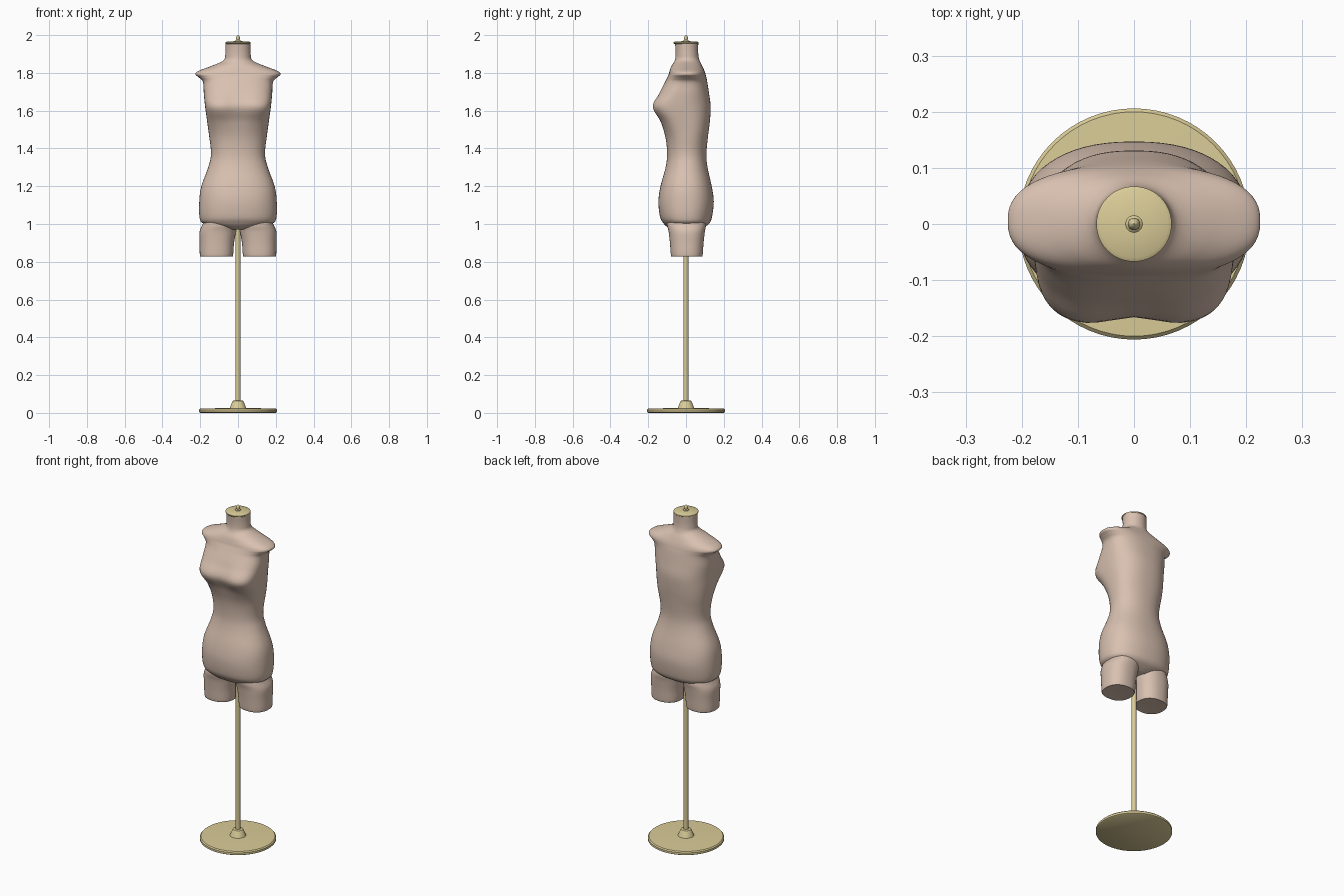
import bpy, bmesh, math

cube = bpy.data.objects.get("Cube")
if cube:
    bpy.data.objects.remove(cube, do_unlink=True)


def material(name, colour):
    mat = bpy.data.materials.new(name)
    mat.use_nodes = True
    mat.diffuse_color = colour
    mat.node_tree.nodes["Principled BSDF"].inputs["Base Color"].default_value = colour
    return mat


fabric = material("warm beige fabric", (0.69, 0.53, 0.435, 1))
brass = material("pale brass", (0.70, 0.60, 0.31, 1))


def finish(bm, name, mat, angle):
    bmesh.ops.recalc_face_normals(bm, faces=bm.faces)
    mesh = bpy.data.meshes.new(name)
    bm.to_mesh(mesh)
    bm.free()
    mesh.materials.append(mat)
    obj = bpy.data.objects.new(name, mesh)
    bpy.context.collection.objects.link(obj)
    bpy.ops.object.select_all(action="DESELECT")
    obj.select_set(True)
    bpy.context.view_layer.objects.active = obj
    bpy.ops.object.shade_smooth_by_angle(angle=math.radians(angle))
    return obj


def skin(name, rings, mat, angle):
    """Bridge equal-sized rings of points and cap both ends."""
    bm = bmesh.new()
    loops = [[bm.verts.new(p) for p in ring] for ring in rings]
    count = len(loops[0])
    for low, high in zip(loops, loops[1:]):
        for i in range(count):
            j = (i + 1) % count
            bm.faces.new((low[i], low[j], high[j], high[i]))
    bm.faces.new(loops[0])
    bm.faces.new(loops[-1])
    return finish(bm, name, mat, angle)


def smooth_rows(rows, steps):
    """Run a Catmull-Rom spline through the section rows."""
    out = []
    for i in range(len(rows) - 1):
        a, b, c, d = (rows[min(max(i + k, 0), len(rows) - 1)] for k in (-1, 0, 1, 2))
        for s in range(steps):
            t = s / steps
            out.append([q + t / 2 * (r - p + t * (2 * p - 5 * q + 4 * r - u + t * (3 * (q - r) + u - p)))
                        for p, q, r, u in zip(a, b, c, d)])
    return out + [rows[-1]]


def section(z, width, front, back, power, cx=0, count=64):
    """Rounded cross-section; the chest gets a shallow cleft at the centre."""
    mid = (back - front) / 2 - back
    mid = -mid
    ring = []
    for i in range(count):
        a = 2 * math.pi * i / count
        c, s = math.cos(a), math.sin(a)
        n = power if s < 0 else min(power, 2.4)
        x = width * math.copysign(abs(c) ** (2 / n), c)
        centre = (front + back) / 2
        y = centre + (back - front) / 2 * math.copysign(abs(s) ** (2 / n), s)
        if s < 0:
            chest = math.exp(-((z - 1.62) / 0.07) ** 2)
            y += 0.016 * chest * math.exp(-(x / 0.06) ** 2)
        ring.append((cx + x, y, z))
    return ring


def lathe(name, profile, mat, count=48, angle=35):
    rings = [[(r * math.cos(2 * math.pi * i / count), r * math.sin(2 * math.pi * i / count), z)
              for i in range(count)] for r, z in profile]
    return skin(name, rings, mat, angle)


# Torso: height, half width, front, back, squareness
torso = [
    (0.97, 0.06, -0.07, 0.07, 2),
    (0.985, 0.13, -0.1, 0.1, 2.2),
    (1.005, 0.188, -0.12, 0.125, 2.3),
    (1.04, 0.204, -0.138, 0.138, 2.3),
    (1.12, 0.205, -0.146, 0.147, 2.3),
    (1.2, 0.194, -0.135, 0.136, 2.3),
    (1.3, 0.158, -0.108, 0.114, 2.2),
    (1.37, 0.143, -0.1, 0.108, 2.2),
    (1.46, 0.152, -0.109, 0.116, 2.3),
    (1.54, 0.163, -0.137, 0.126, 2.8),
    (1.62, 0.174, -0.182, 0.131, 3.5),
    (1.69, 0.181, -0.146, 0.122, 3),
    (1.75, 0.185, -0.113, 0.113, 2.6),
    (1.775, 0.206, -0.1, 0.108, 2.5),
    (1.792, 0.225, -0.092, 0.104, 2.5),
    (1.81, 0.21, -0.087, 0.098, 2.4),
    (1.835, 0.145, -0.078, 0.087, 2.2),
    (1.865, 0.078, -0.06, 0.072, 2),
    (1.9, 0.067, -0.055, 0.065, 2),
    (1.957, 0.066, -0.058, 0.065, 2),
]
skin("torso", [section(*row) for row in smooth_rows(torso, 5)], fabric, 50)

# Thigh stumps: height, half width, front, back, squareness, centre
thigh = [
    (0.828, 0.082, -0.075, 0.083, 2.3, 0.114),
    (0.835, 0.088, -0.08, 0.088, 2.3, 0.114),
    (0.9, 0.091, -0.085, 0.093, 2.3, 0.112),
    (0.96, 0.096, -0.092, 0.1, 2.3, 0.107),
    (1.0, 0.09, -0.1, 0.105, 2.3, 0.097),
    (1.05, 0.08, -0.09, 0.09, 2.3, 0.09),
]
for side, name in ((1, "left_thigh"), (-1, "right_thigh")):
    skin(name, [section(*row[:5], cx=side * row[5]) for row in smooth_rows(thigh, 4)], fabric, 40)

# Stand and neck fittings
lathe("base_plate", [(0.2, 0), (0.206, 0.004), (0.206, 0.016), (0.2, 0.022), (0.045, 0.027)], brass, 64)
lathe("pole_socket", [(0.045, 0.024), (0.04, 0.034), (0.031, 0.058), (0.027, 0.064), (0.014, 0.066)], brass)
lathe("pole", [(0.0135, 0.02), (0.0135, 1.0)], brass, 24)
lathe("neck_cap", [(0.064, 1.954), (0.067, 1.957), (0.067, 1.962), (0.06, 1.966), (0.012, 1.968)], brass)
lathe("finial", [(0.015, 1.966), (0.015, 1.97), (0.009, 1.975), (0.011, 1.983),
                 (0.009, 1.991), (0.005, 1.997), (0.001, 2.0)], brass, 24)
